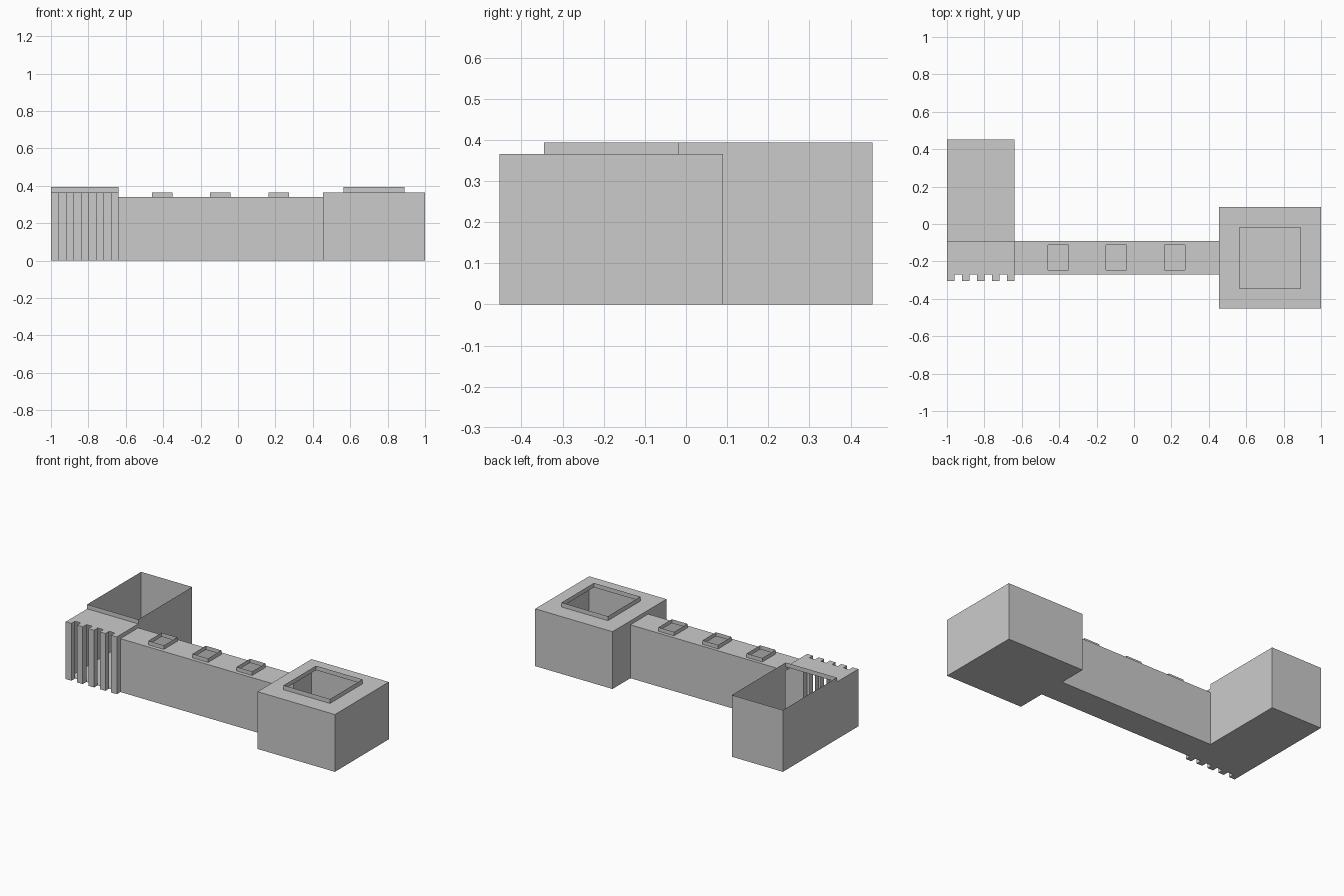
import bpy, bmesh

if "Cube" in bpy.data.objects:
    bpy.data.objects.remove(bpy.data.objects["Cube"])


def finish(name, bm):
    bmesh.ops.remove_doubles(bm, verts=bm.verts, dist=0.0005)
    me = bpy.data.meshes.new(name)
    bm.to_mesh(me)
    bm.free()
    bpy.context.collection.objects.link(bpy.data.objects.new(name, me))


def face(bm, pts):
    bm.faces.new([bm.verts.new(p) for p in pts])


def wall(bm, path, z0, z1):
    """Thin upright sheet following a plan path."""
    for (ax, ay), (bx, by) in zip(path, path[1:]):
        face(bm, [(ax, ay, z0), (bx, by, z0), (bx, by, z1), (ax, ay, z1)])


def slab(bm, x0, x1, y0, y1, z):
    face(bm, [(x0, y0, z), (x1, y0, z), (x1, y1, z), (x0, y1, z)])


def pierced_roof(bm, x0, x1, y0, y1, z, holes, hy0, hy1):
    """Roof sheet with a row of rectangular openings sharing one y range."""
    slab(bm, x0, x1, y0, hy0, z)
    slab(bm, x0, x1, hy1, y1, z)
    edges = [x0] + [v for h in holes for v in h] + [x1]
    for a, b in zip(edges[::2], edges[1::2]):
        slab(bm, a, b, hy0, hy1, z)


def curb(name, x0, x1, y0, y1, z0, z1):
    bm = bmesh.new()
    wall(bm, [(x0, y0), (x1, y0), (x1, y1), (x0, y1), (x0, y0)], z0, z1)
    finish(name, bm)


XL, XA, XB, XR = -1.0, -0.64, 0.455, 1.0      # plan lines in x
YF, YB = -0.27, -0.09                          # front and back of the link
TOP, MID, LOW = 0.393, 0.365, 0.34             # roof heights
REAR, FRONT, FIN = 0.453, -0.453, -0.306

# Open-topped rear hall
bm = bmesh.new()
wall(bm, [(XA, YB), (XA, REAR), (XL, REAR), (XL, YB)], 0, TOP)
wall(bm, [(XL, YB), (XA, YB)], MID, TOP)
slab(bm, XL, XA, YB, REAR, 0)
finish("rear_hall", bm)

# Front bay joined to the hall, with a row of hollow fins
bm = bmesh.new()
wall(bm, [(XL, YB), (XL, YF)], 0, MID)
wall(bm, [(XA, YB), (XA, YF)], LOW, MID)
for z in (0, MID):
    slab(bm, XL, XA, YF, YB, z)
step = (XA - XL) / 9
for i in range(5):
    a = XL + 2 * i * step
    b = a + step
    wall(bm, [(a, YF), (a, FIN), (b, FIN), (b, YF)], 0, MID)
    for z in (0, MID):
        slab(bm, a, b, FIN, YF, z)
finish("finned_front_bay", bm)

# Long link with three roof openings
skylights = [(c - 0.055, c + 0.055) for c in (-0.405, -0.094, 0.217)]
bm = bmesh.new()
for y in (YF, YB):
    wall(bm, [(XA, y), (XB, y)], 0, LOW)
slab(bm, XA, XB, YF, YB, 0)
pierced_roof(bm, XA, XB, YF, YB, LOW, skylights, -0.246, -0.111)
finish("link_corridor", bm)
for i, (a, b) in enumerate(skylights):
    curb(f"skylight_curb_{i + 1}", a, b, -0.246, -0.111, LOW, MID)

# Square block with a large roof opening
bm = bmesh.new()
wall(bm, [(XB, YB), (XB, 0.09), (XR, 0.09), (XR, FRONT), (XB, FRONT), (XB, YF)], 0, MID)
wall(bm, [(XB, YF), (XB, YB)], LOW, MID)
slab(bm, XB, XR, FRONT, 0.09, 0)
pierced_roof(bm, XB, XR, FRONT, 0.09, MID, [(0.563, 0.89)], -0.345, -0.018)
finish("square_block", bm)
curb("block_roof_curb", 0.563, 0.89, -0.345, -0.018, MID, TOP)
